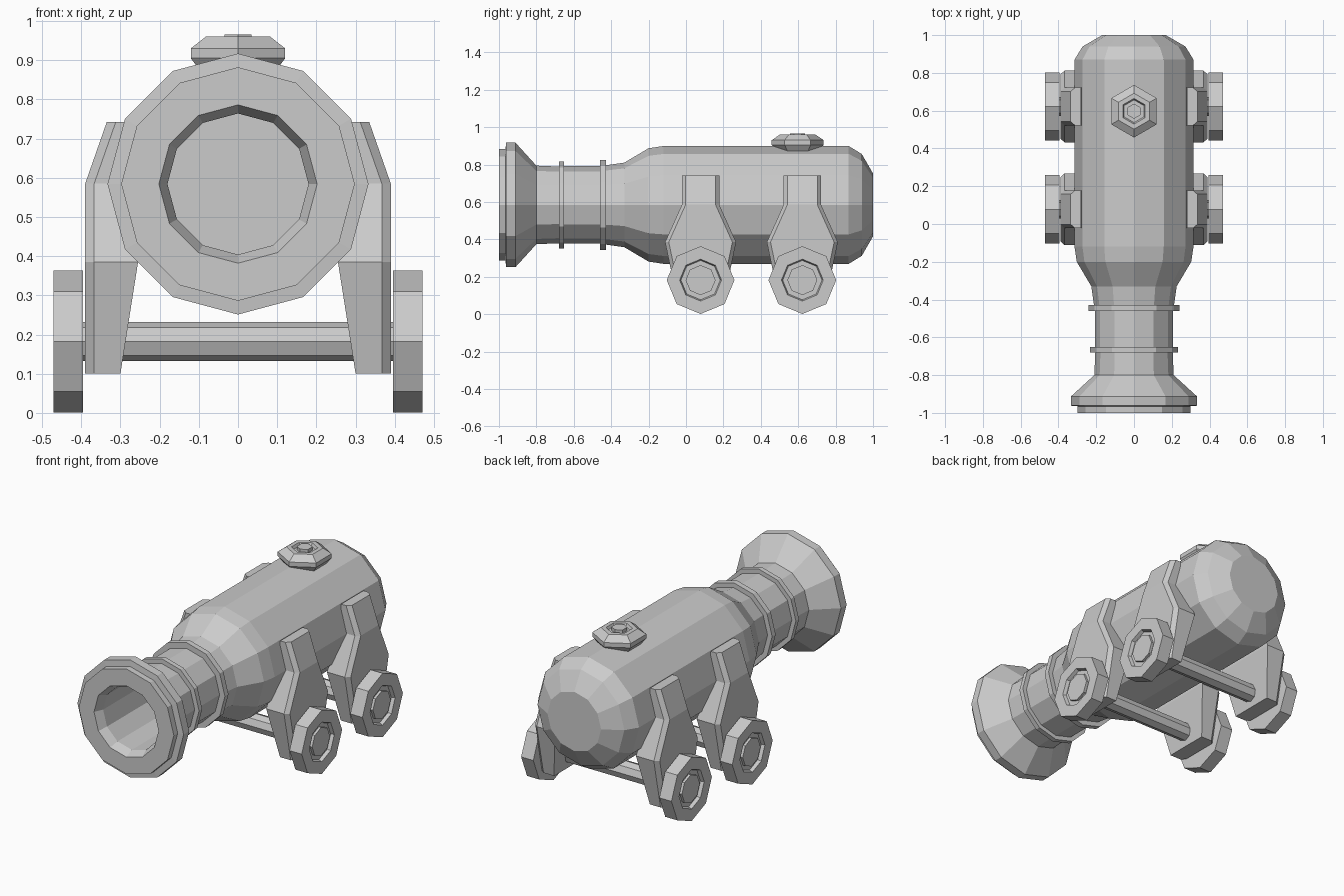
import bpy, bmesh, math
from mathutils import Matrix

if "Cube" in bpy.data.objects:
    bpy.data.objects.remove(bpy.data.objects["Cube"])


def make_object(name, bm, mirror=False):
    bmesh.ops.recalc_face_normals(bm, faces=bm.faces)
    mesh = bpy.data.meshes.new(name)
    bm.to_mesh(mesh)
    bm.free()
    obj = bpy.data.objects.new(name, mesh)
    bpy.context.collection.objects.link(obj)
    if mirror:
        obj.modifiers.new("Mirror", 'MIRROR')
    return obj


def loft(bm, rings):
    loops = [[bm.verts.new(p) for p in ring] for ring in rings]
    for a, b in zip(loops, loops[1:]):
        n = len(a)
        for i in range(n):
            bm.faces.new((a[i], a[(i + 1) % n], b[(i + 1) % n], b[i]))
    bm.faces.new(loops[0])
    bm.faces.new(loops[-1])


def lathe(name, profile, sides, matrix, start=0.0, mirror=False):
    """Turn (radius, height) points round local z, cap both ends, then place."""
    bm = bmesh.new()
    angles = [start + math.tau * i / sides for i in range(sides)]
    loft(bm, [[(r * math.cos(a), r * math.sin(a), h) for a in angles] for r, h in profile])
    bm.transform(matrix)
    return make_object(name, bm, mirror)


# Barrel: one turned profile from the bore floor, round the muzzle, to the breech
barrel_profile = [
    (0.18, -0.35), (0.18, -0.95), (0.202, -1.0),
    (0.298, -1.0), (0.298, -0.965), (0.333, -0.962), (0.333, -0.912),
    (0.21, -0.80), (0.205, -0.68),
    (0.232, -0.68), (0.232, -0.652), (0.207, -0.652), (0.207, -0.46),
    (0.24, -0.46), (0.24, -0.428), (0.212, -0.428),
    (0.226, -0.33), (0.303, -0.20), (0.315, -0.12),
    (0.315, 0.87), (0.272, 0.94), (0.168, 1.0)]
lathe("barrel", barrel_profile, 12,
      Matrix.Translation((0, 0, 0.584)) @ Matrix.Rotation(-math.pi / 2, 4, 'X'))

# Vent cap on top of the breech, with a recessed plug
lathe("vent_cap",
      [(0.1, 0.86), (0.139, 0.905), (0.139, 0.93), (0.095, 0.96), (0.068, 0.96),
       (0.06, 0.945), (0.04, 0.945), (0.04, 0.965)],
      6, Matrix.Translation((0, 0.597, 0)), math.pi / 2)

# Carriage: front and rear sets of brackets, axle and wheels
bracket_rows = [  # z, half width in y, inner x, outer x
    (0.10, 0.13, 0.30, 0.39), (0.385, 0.19, 0.255, 0.39),
    (0.585, 0.10, 0.27, 0.39), (0.742, 0.10, 0.28, 0.335)]

for label, y in (("front", 0.078), ("rear", 0.622)):
    axis = Matrix.Translation((0, y, 0.182)) @ Matrix.Rotation(math.pi / 2, 4, 'Y')
    lathe(label + "_axle", [(0.05, -0.4), (0.05, 0.4)], 8, axis)
    lathe(label + "_wheels",
          [(0.181, 0.395), (0.181, 0.471), (0.112, 0.471), (0.105, 0.452),
           (0.08, 0.452), (0.08, 0.466)], 8, axis, mirror=True)

    # Side bracket with chamfered outer edges
    bm = bmesh.new()
    loft(bm, [[(xi, y - h, z), (xo - 0.023, y - h, z), (xo, y - h + 0.02, z),
               (xo, y + h - 0.02, z), (xo - 0.023, y + h, z), (xi, y + h, z)]
              for z, h, xi, xo in bracket_rows])
    make_object(label + "_brackets", bm, mirror=True)
